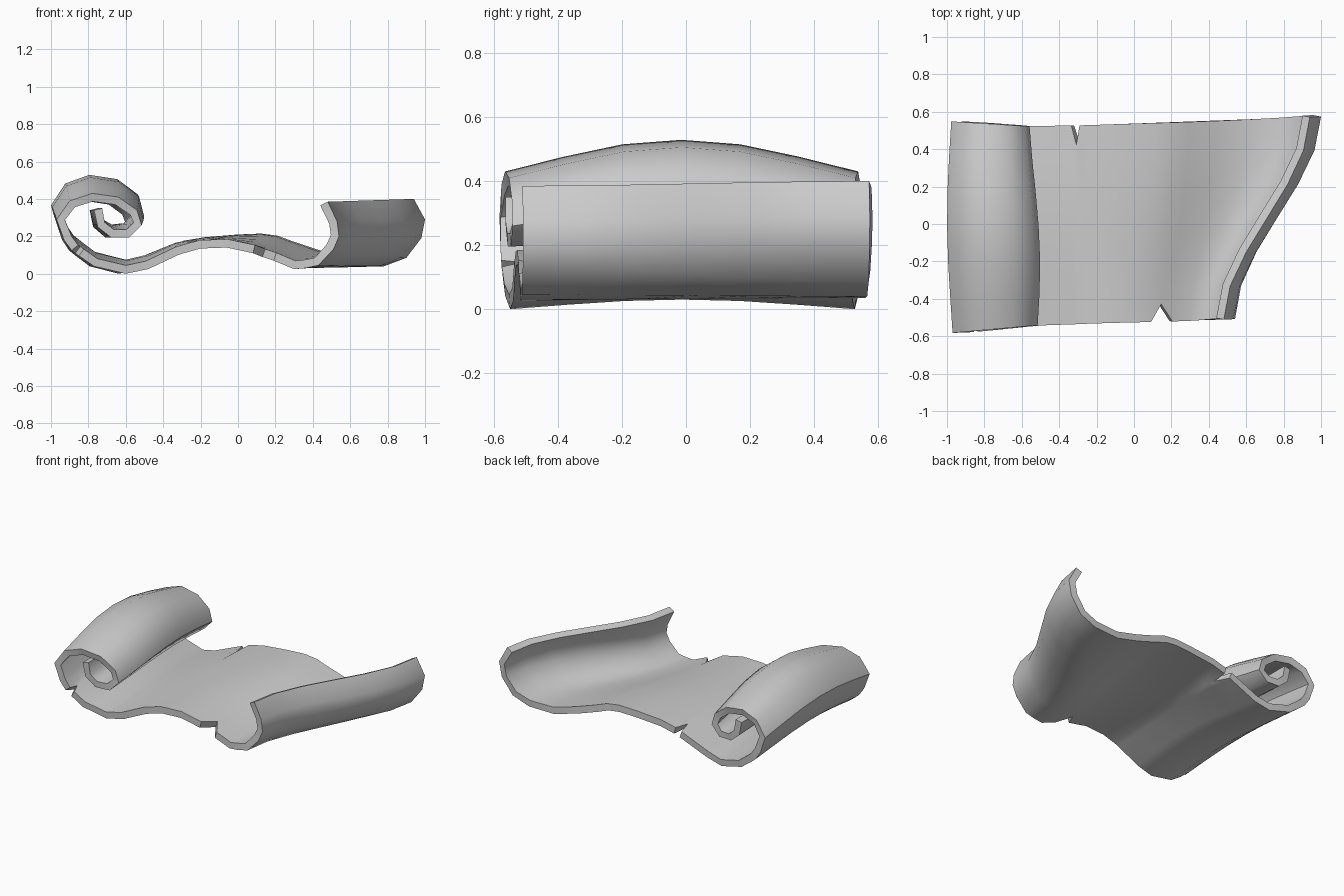
import bpy, math

cube = bpy.data.objects.get("Cube")
if cube:
    bpy.data.objects.remove(cube, do_unlink=True)

# Curled roll: outer outline (x, z) in hundredths, from the inner end outward
ROLL = [(-77, 34), (-75, 25), (-68, 19.5), (-58, 19.5), (-51.5, 26), (-54, 34), (-64, 41),
        (-78, 43), (-90, 39), (-97, 29), (-93, 18), (-89, 12.5), (-87, 11), (-85, 9.5),
        (-77, 4), (-60, 0), (-48, 2.5)]

# Open sheet and right lip: front (x, z) paired with back (x, z)
SHEET = [((-32, 10), (-32, 11)), ((-29, 11), (-28.5, 12)), ((-27, 11.5), (-28, 12.5)),
         ((-20, 13.5), (-18, 15)), ((-6, 14), (0, 16.5)), ((8, 11), (12, 17)),
         ((13, 9), (20, 16)), ((19, 7), (28, 13)), ((30, 2.5), (43, 8)),
         ((36, 3), (60, 3.5)), ((43, 4.5), (78, 4)), ((51, 13), (90, 8.5)),
         ((54, 20), (98, 19)), ((53, 28), (100, 29)), ((48, 38.5), (94, 40))]

THICKNESS = 0.045
ROWS = 6
ROLL_CENTRE = -0.76
INNER_TURN = 5

# Tears in the rim: column index -> depth
front_tears = {12: 0.06, len(ROLL) + 6: 0.095}
back_tears = {len(ROLL) + 1: 0.105}


def back_of_roll(point):
    """The back end of the roll is a little narrower than the front."""
    return -77 + (point[0] + 74.5) * 0.92, point[1]


columns = [(point, back_of_roll(point)) for point in ROLL] + SHEET


def blend(a, b, t):
    return a + (b - a) * t


def sheet_point(index, row):
    """Position on the underside of the sheet for one column and row."""
    (fx, fz), (bx, bz) = columns[index]
    v = row / ROWS
    ease = v * v * (3 - 2 * v)
    x, z = blend(fx, bx, ease) / 100, blend(fz, bz, ease) / 100

    # The roll swells upward in the middle, while its inner turn stays put
    swell = (4 * v * (1 - v)) ** 1.3
    weight = min(1, max(0, (-x - 0.2) / 0.3))
    if index < len(ROLL):
        weight = min(1, index / INNER_TURN)
        x = ROLL_CENTRE + (x - ROLL_CENTRE) * (1 + 0.12 * swell)
    z += swell * weight * (0.03 + 0.16 * z)

    # The rims slant slightly and flare at the roll
    flare = max(0, -x - 0.5)
    front = -0.525 + 0.03 * x - 0.06 * flare
    back = 0.537 + 0.037 * x + 0.1 * flare
    y = blend(front, back, v)
    if row == 0:
        y += front_tears.get(index, 0)
    if row == ROWS:
        y -= back_tears.get(index, 0)
    return x, y, z


# Parchment sheet as one grid, thickened toward its upper side
count = len(columns)
verts = [sheet_point(i, row) for row in range(ROWS + 1) for i in range(count)]
faces = []
for row in range(ROWS):
    for i in range(count - 1):
        a = row * count + i
        faces.append((a, a + 1, a + count + 1, a + count))

mesh = bpy.data.meshes.new("parchment_sheet")
mesh.from_pydata(verts, [], faces)
sheet = bpy.data.objects.new("parchment_sheet", mesh)
bpy.context.collection.objects.link(sheet)

# Plain grey material
grey = bpy.data.materials.new("plain_grey")
grey.use_nodes = True
colour = (0.6, 0.6, 0.6, 1)
grey.diffuse_color = colour
grey.node_tree.nodes["Principled BSDF"].inputs["Base Color"].default_value = colour
mesh.materials.append(grey)

thicken = sheet.modifiers.new("thickness", "SOLIDIFY")
thicken.thickness = THICKNESS
thicken.offset = 1

# Smooth sheet with crisp rims
bpy.ops.object.select_all(action="DESELECT")
sheet.select_set(True)
bpy.context.view_layer.objects.active = sheet
bpy.ops.object.modifier_apply(modifier=thicken.name)
bpy.ops.object.shade_smooth_by_angle(angle=math.radians(50))
